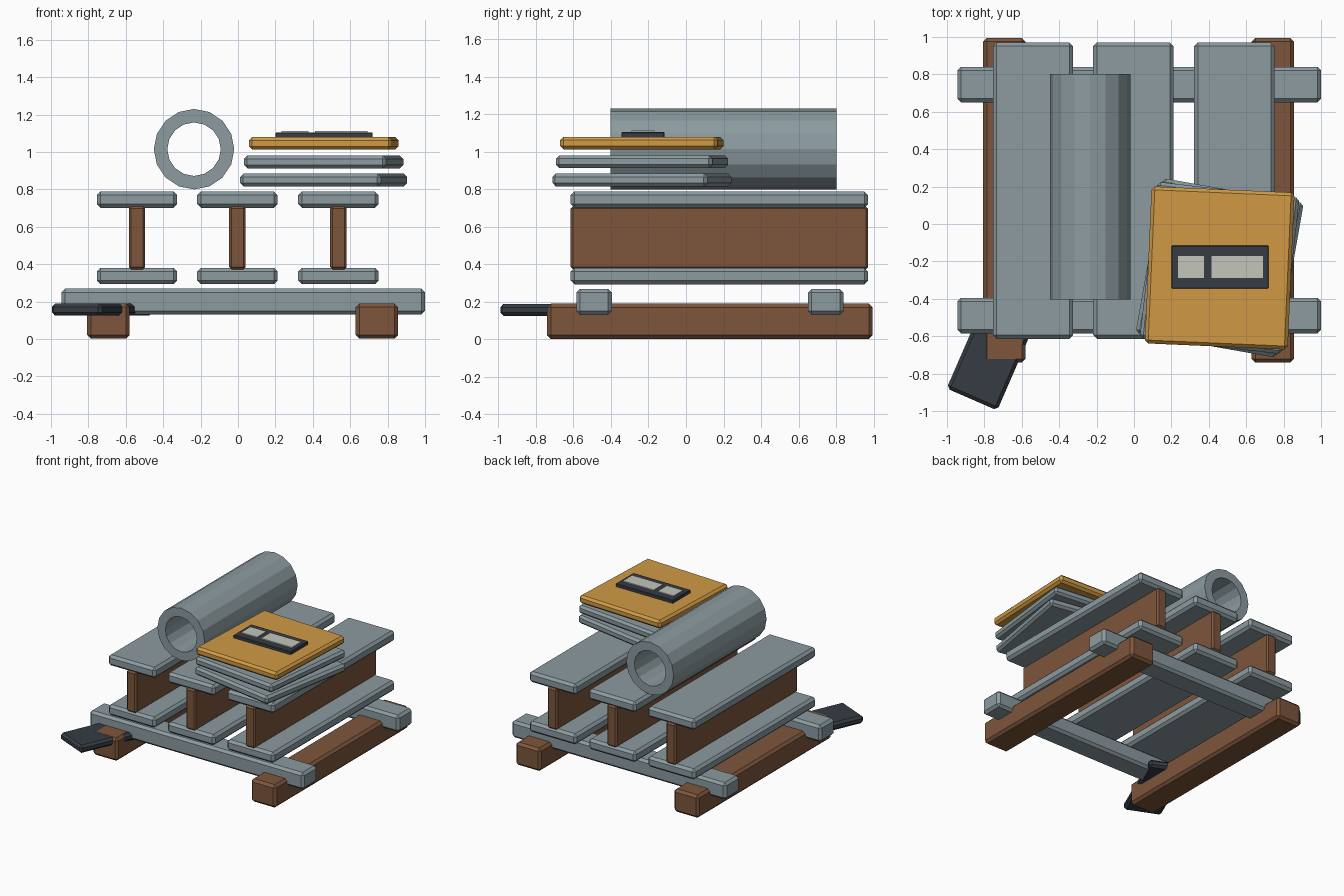
import bpy
import bmesh
from math import radians, cos, sin, pi

if "Cube" in bpy.data.objects:
    bpy.data.objects.remove(bpy.data.objects["Cube"], do_unlink=True)


def material(name, rgb):
    mat = bpy.data.materials.new(name)
    mat.use_nodes = True
    mat.diffuse_color = (*rgb, 1)
    mat.node_tree.nodes["Principled BSDF"].inputs["Base Color"].default_value = (*rgb, 1)
    return mat


STEEL = material("grey steel", (0.262, 0.328, 0.352))
WOOD = material("brown wood", (0.205, 0.093, 0.045))
ORANGE = material("amber paint", (0.631, 0.323, 0.058))
DARK = material("dark rubber", (0.037, 0.045, 0.058))
PALE = material("pale label", (0.546, 0.565, 0.503))


def finish(name, bm, mat):
    mesh = bpy.data.meshes.new(name)
    bm.to_mesh(mesh)
    bm.free()
    mesh.materials.append(mat)
    obj = bpy.data.objects.new(name, mesh)
    bpy.context.collection.objects.link(obj)
    return obj


def block(name, centre, size, mat, chamfer=0.02, turn=0):
    """Box with single-segment chamfered edges, turned about z in degrees."""
    bm = bmesh.new()
    bmesh.ops.create_cube(bm, size=1)
    bmesh.ops.scale(bm, vec=size, verts=bm.verts)
    if chamfer:
        bmesh.ops.bevel(bm, geom=bm.edges[:], offset=chamfer, segments=1,
                        affect='EDGES', profile=0.5)
    obj = finish(name, bm, mat)
    obj.location = centre
    obj.rotation_euler.z = radians(turn)
    return obj


def tube(name, centre, outer, inner, length, mat, sides=16):
    """Open hollow pipe running along y."""
    bm = bmesh.new()
    loops = []
    for radius, y in ((outer, -0.5), (outer, 0.5), (inner, 0.5), (inner, -0.5)):
        loops.append([bm.verts.new((radius * cos(2 * pi * i / sides), y * length,
                                    radius * sin(2 * pi * i / sides)))
                      for i in range(sides)])
    for a, b in zip(loops, loops[1:] + loops[:1]):
        for i in range(sides):
            j = (i + 1) % sides
            bm.faces.new((a[i], a[j], b[j], b[i]))
    bmesh.ops.recalc_face_normals(bm, faces=bm.faces)
    finish(name, bm, mat).location = centre


# Timber skids and the steel cross bars resting in them
for side, x in (("right", -0.693), ("left", 0.743)):
    block(f"skid_{side}", (x, 0.127, 0.096), (0.227, 1.735, 0.188), WOOD)
for end, y in (("front", -0.49), ("back", 0.745)):
    block(f"cross_bar_{end}", (0.028, y, 0.2), (1.945, 0.19, 0.138), STEEL)

# Three I-beams: two flanges and a web each
for i, x in enumerate((-0.54, -0.003, 0.537), 1):
    for level, z in (("lower", 0.337), ("upper", 0.745)):
        block(f"beam_{i}_{level}_flange", (x, 0.178, z), (0.43, 1.585, 0.088), STEEL)
    block(f"beam_{i}_web", (x, 0.178, 0.541), (0.088, 1.585, 0.336), WOOD, 0.012)

# Hollow pipe lying on top
tube("pipe", (-0.235, 0.2, 1.015), 0.215, 0.143, 1.205, STEEL)

# Fanned stack of plates
for name, z, turn, mat in (("bottom_plate", 0.85, -10, STEEL),
                           ("middle_plate", 0.947, -6.5, STEEL),
                           ("top_plate", 1.046, -2.5, ORANGE)):
    block(name, (0.458, -0.235, z), (0.765, 0.84, 0.068), mat, 0.018, turn)

# Tag on the top plate with two pale panels
block("tag", (0.46, -0.23, 1.09), (0.52, 0.23, 0.03), DARK, 0.004)
for name, x, width in (("tag_panel_small", 0.304, 0.145), ("tag_panel_large", 0.552, 0.28)):
    block(name, (x, -0.23, 1.109), (width, 0.122, 0.009), PALE, 0)

# Slanted dark pad passing through the right skid
block("pad", (-0.727, -0.617, 0.157), (0.295, 0.7, 0.064), DARK, 0.018, -23.5)
